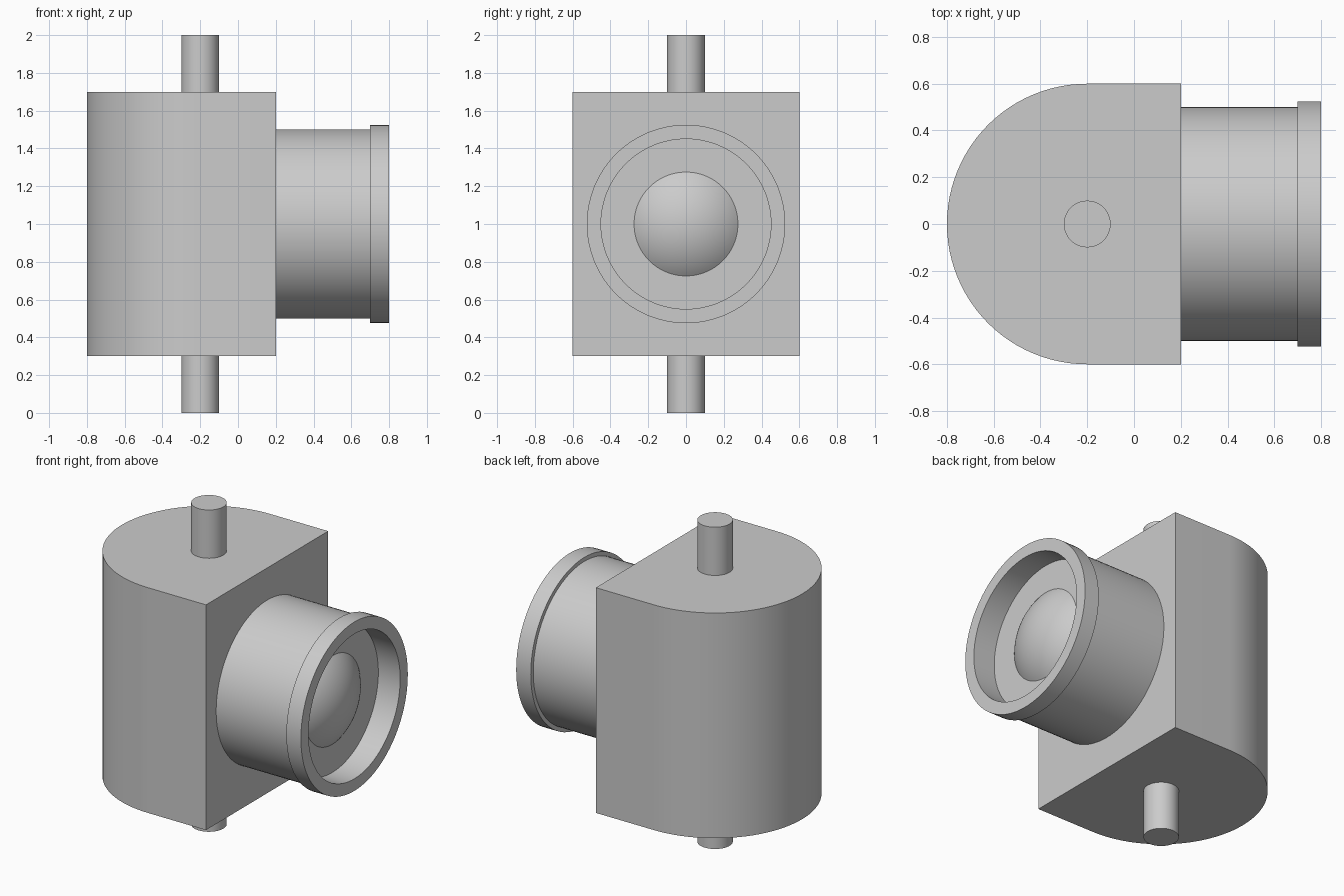
import bpy, bmesh, math
from mathutils import Vector, Matrix

cube = bpy.data.objects.get("Cube")
if cube:
    bpy.data.objects.remove(cube, do_unlink=True)

grey = bpy.data.materials.new("light_grey")
grey.use_nodes = True
grey.diffuse_color = (0.6, 0.6, 0.6, 1)
grey.node_tree.nodes["Principled BSDF"].inputs["Base Color"].default_value = (0.6, 0.6, 0.6, 1)


def finish(name, bm):
    """Turn a bmesh into a smooth-shaded object with sharp edges kept."""
    bmesh.ops.remove_doubles(bm, verts=bm.verts, dist=1e-5)
    bmesh.ops.recalc_face_normals(bm, faces=bm.faces)
    mesh = bpy.data.meshes.new(name)
    bm.to_mesh(mesh)
    bm.free()
    mesh.materials.append(grey)
    obj = bpy.data.objects.new(name, mesh)
    bpy.context.collection.objects.link(obj)
    bpy.ops.object.select_all(action='DESELECT')
    obj.select_set(True)
    bpy.context.view_layer.objects.active = obj
    bpy.ops.object.shade_smooth_by_angle(angle=math.radians(30))
    return obj


def lathe(name, profile, steps=96):
    """Spin (x, radius) points around the horizontal lens axis at z = 1."""
    bm = bmesh.new()
    verts = [bm.verts.new((x, 0, 1 + r)) for x, r in profile]
    edges = [bm.edges.new(pair) for pair in zip(verts, verts[1:])]
    bmesh.ops.spin(bm, geom=verts + edges, cent=(0, 0, 1), axis=(1, 0, 0),
                   angle=math.tau, steps=steps, use_duplicate=False)
    return finish(name, bm)


PIVOT_X = -0.2

# Housing: half-round back, square front, extruded upward
bm = bmesh.new()
arc = [math.pi / 2 + math.pi * i / 48 for i in range(49)]
outline = [(PIVOT_X + 0.6 * math.cos(a), 0.6 * math.sin(a)) for a in arc]
outline += [(0.2, -0.6), (0.2, 0.6)]
base = bm.faces.new([bm.verts.new((x, y, 0.3)) for x, y in outline])
top = bmesh.ops.extrude_face_region(bm, geom=[base], use_keep_orig=True)
bmesh.ops.translate(bm, vec=Vector((0, 0, 1.4)),
                    verts=[v for v in top["geom"] if isinstance(v, bmesh.types.BMVert)])
finish("housing", bm)

# Pivot pins above and below the housing
for name, z in (("lower_pin", 0.15), ("upper_pin", 1.85)):
    bm = bmesh.new()
    bmesh.ops.create_cone(bm, cap_ends=True, segments=48, radius1=0.1, radius2=0.1,
                          depth=0.3, matrix=Matrix.Translation((PIVOT_X, 0, z)))
    finish(name, bm)

# Barrel with a raised collar and a recessed front
lathe("lens_barrel", [(0.2, 0), (0.2, 0.5), (0.7, 0.5), (0.7, 0.525), (0.8, 0.525),
                      (0.8, 0.45), (0.65, 0.45), (0.65, 0)])

# Shallow domed lens on the recess floor
RADIUS, RIM = 0.43, 0.275
edge = math.asin(RIM / RADIUS)
centre = 0.65 - RADIUS * math.cos(edge)
dome = [(centre + RADIUS * math.cos(edge * i / 16), RADIUS * math.sin(edge * i / 16))
        for i in range(17)]
lathe("lens", dome + [(0.65, 0)])
